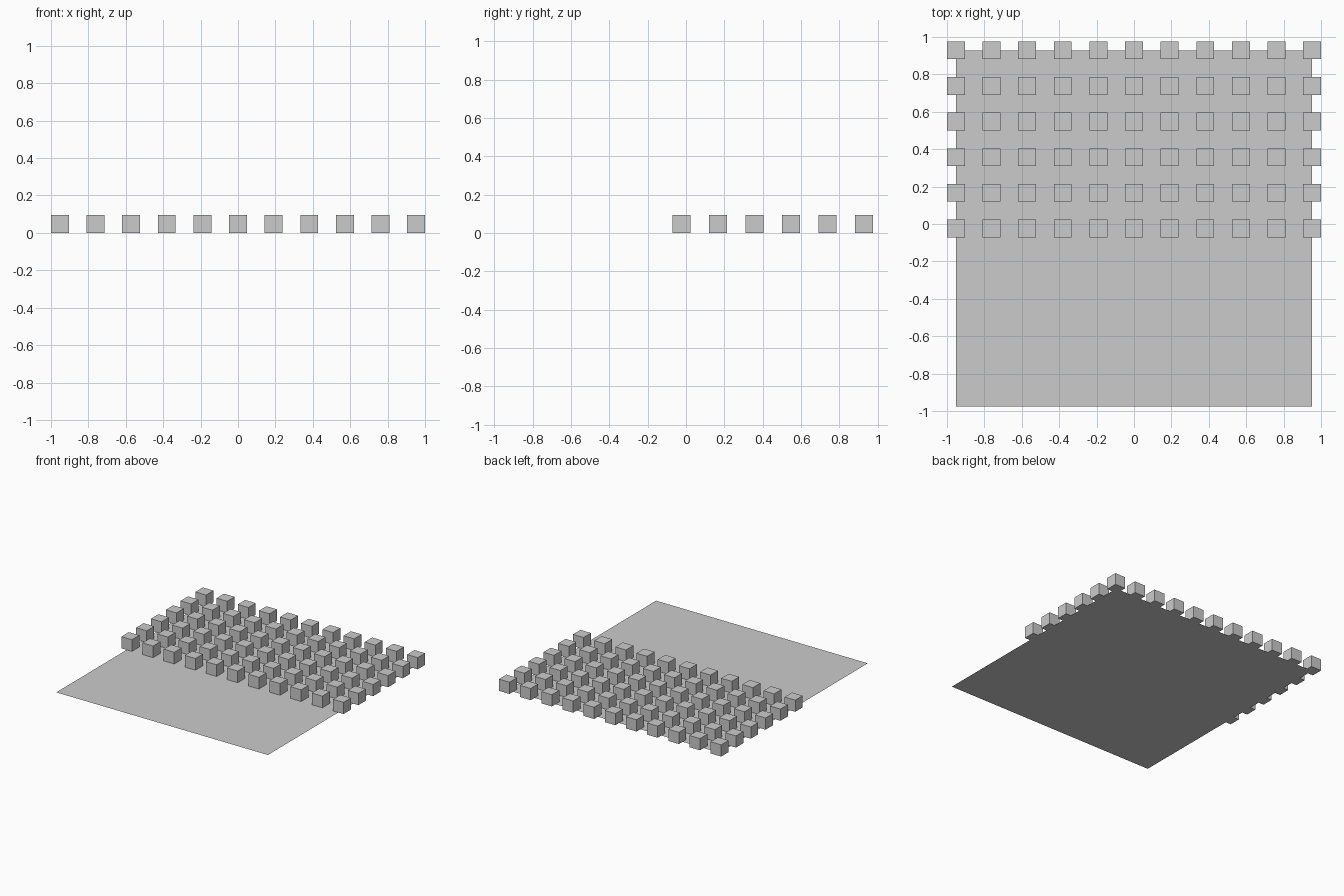
import bpy

if "Cube" in bpy.data.objects:
    bpy.data.objects.remove(bpy.data.objects["Cube"])

CELL = 2 / 10.5          # spacing of the block grid
SIZE = CELL / 2          # block edge length
COLS, ROWS = 11, 6
BACK = 5.125 * CELL - SIZE / 2   # y of the last block row and the sheet's back edge

grey = bpy.data.materials.new("light grey")
grey.diffuse_color = (0.6, 0.6, 0.6, 1)
grey.use_nodes = True
grey.node_tree.nodes["Principled BSDF"].inputs["Base Color"].default_value = grey.diffuse_color

# Thin flat ground sheet
bpy.ops.mesh.primitive_plane_add(size=10 * CELL, location=(0, BACK - 5 * CELL, 0))
sheet = bpy.context.object
sheet.name = "base_sheet"
sheet.data.materials.append(grey)

# One block, shared by the whole grid
bpy.ops.mesh.primitive_cube_add(size=SIZE)
first = bpy.context.object
first.data.materials.append(grey)

# Grid of blocks over the back half of the sheet
for r in range(ROWS):
    for c in range(COLS):
        if r == c == 0:
            block = first
        else:
            block = bpy.data.objects.new("block", first.data)
            bpy.context.collection.objects.link(block)
        block.name = f"block_row{r + 1}_column{c + 1}"
        block.location = ((c - (COLS - 1) / 2) * CELL, BACK - r * CELL, SIZE / 2)
